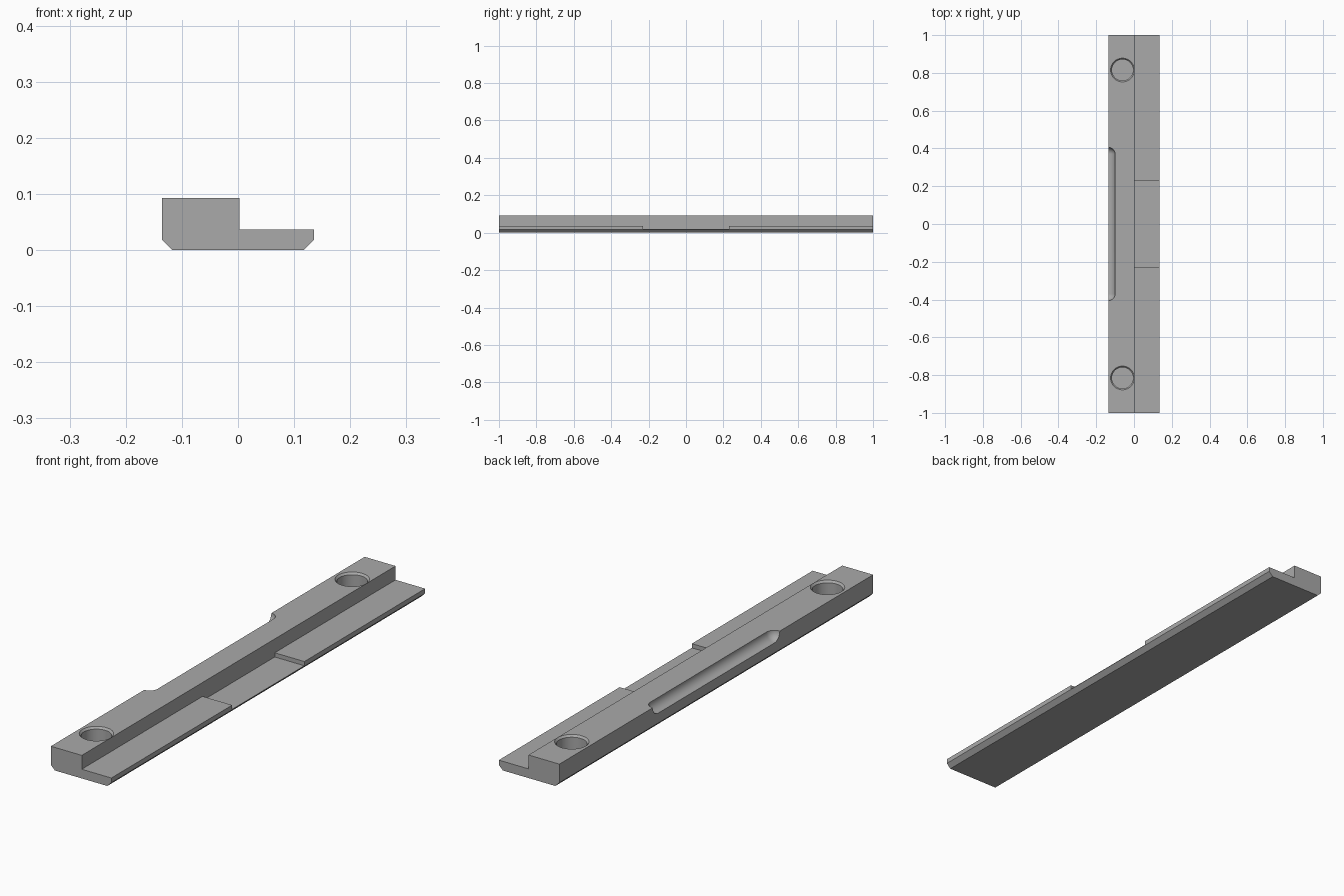
import bpy, bmesh, math
from mathutils import Matrix

default = bpy.data.objects.get("Cube")
if default:
    bpy.data.objects.remove(default, do_unlink=True)

gray = bpy.data.materials.new("plain gray")
gray.use_nodes = True
color = (0.4, 0.4, 0.4, 1)
gray.diffuse_color = color
gray.node_tree.nodes["Principled BSDF"].inputs["Base Color"].default_value = color

HALF_W, TOP, LEDGE, STEP, CHAMFER = 0.135, 0.093, 0.037, 0.003, 0.018


def make_object(name, bm):
    bmesh.ops.recalc_face_normals(bm, faces=bm.faces)
    mesh = bpy.data.meshes.new(name)
    bm.to_mesh(mesh)
    bm.free()
    mesh.materials.append(gray)
    obj = bpy.data.objects.new(name, mesh)
    bpy.context.collection.objects.link(obj)
    return obj


def extrude(name, profile, half_length):
    """Extrude an x-z outline along y."""
    bm = bmesh.new()
    face = bm.faces.new([bm.verts.new((x, -half_length, z)) for x, z in profile])
    new = bmesh.ops.extrude_face_region(bm, geom=[face])["geom"]
    verts = [g for g in new if isinstance(g, bmesh.types.BMVert)]
    bmesh.ops.translate(bm, verts=verts, vec=(0, 2 * half_length, 0))
    return make_object(name, bm)


def revolve(name, profile, matrix, steps=64):
    """Spin a radius-height outline around z, then place it."""
    bm = bmesh.new()
    verts = [bm.verts.new((r, 0, z)) for r, z in profile]
    edges = [bm.edges.new(pair) for pair in zip(verts, verts[1:])]
    bmesh.ops.spin(bm, geom=verts + edges, cent=(0, 0, 0), axis=(0, 0, 1),
                   angle=math.tau, steps=steps)
    bmesh.ops.remove_doubles(bm, verts=bm.verts, dist=1e-5)
    bmesh.ops.transform(bm, matrix=matrix, verts=bm.verts)
    return make_object(name, bm)


# Stepped bar with chamfered lower edges
bar = extrude("stepped_bar", [
    (-HALF_W + CHAMFER, 0), (HALF_W - CHAMFER, 0), (HALF_W, CHAMFER),
    (HALF_W, LEDGE), (STEP, LEDGE), (STEP, TOP), (-HALF_W, TOP),
    (-HALF_W, CHAMFER)], 1)

# Shallow recess in the middle of the ledge
cutters = [extrude("ledge_recess_cutter", [
    (STEP, 0.02), (0.2, 0.02), (0.2, 0.06), (STEP, 0.06)], 0.23)]

# Blind round holes with a bevelled rim
hole = [(0, 0.02), (0.056, 0.02), (0.056, TOP - 0.008), (0.063, TOP),
        (0.063, TOP + 0.02), (0, TOP + 0.02)]
for side in (-1, 1):
    cutters.append(revolve("hole_cutter", hole,
                           Matrix.Translation((-0.061, side * 0.815, 0))))

# Round-ended finger groove along the upper right edge
radius, straight, n = 0.035, 0.37, 12
arc = [(radius * math.sin(a), straight + radius * math.cos(a))
       for a in (math.pi / 2 * i / n for i in range(n + 1))]
capsule = arc + [(r, -z) for r, z in reversed(arc)]
place = Matrix.Translation((-HALF_W, 0, TOP)) @ Matrix.Rotation(math.pi / 2, 4, "X")
cutters.append(revolve("groove_cutter", capsule, place, 48))

for cutter in cutters:
    cutter.hide_render = True
    cutter.hide_set(True)
    mod = bar.modifiers.new(cutter.name, "BOOLEAN")
    mod.operation = "DIFFERENCE"
    mod.solver = "EXACT"
    mod.object = cutter

# Apply the cuts, then smooth only the curved walls
bpy.context.view_layer.objects.active = bar
bar.select_set(True)
for name in [m.name for m in bar.modifiers]:
    bpy.ops.object.modifier_apply(modifier=name)
for cutter in cutters:
    bpy.data.objects.remove(cutter, do_unlink=True)
bpy.ops.object.shade_smooth_by_angle(angle=math.radians(30))
